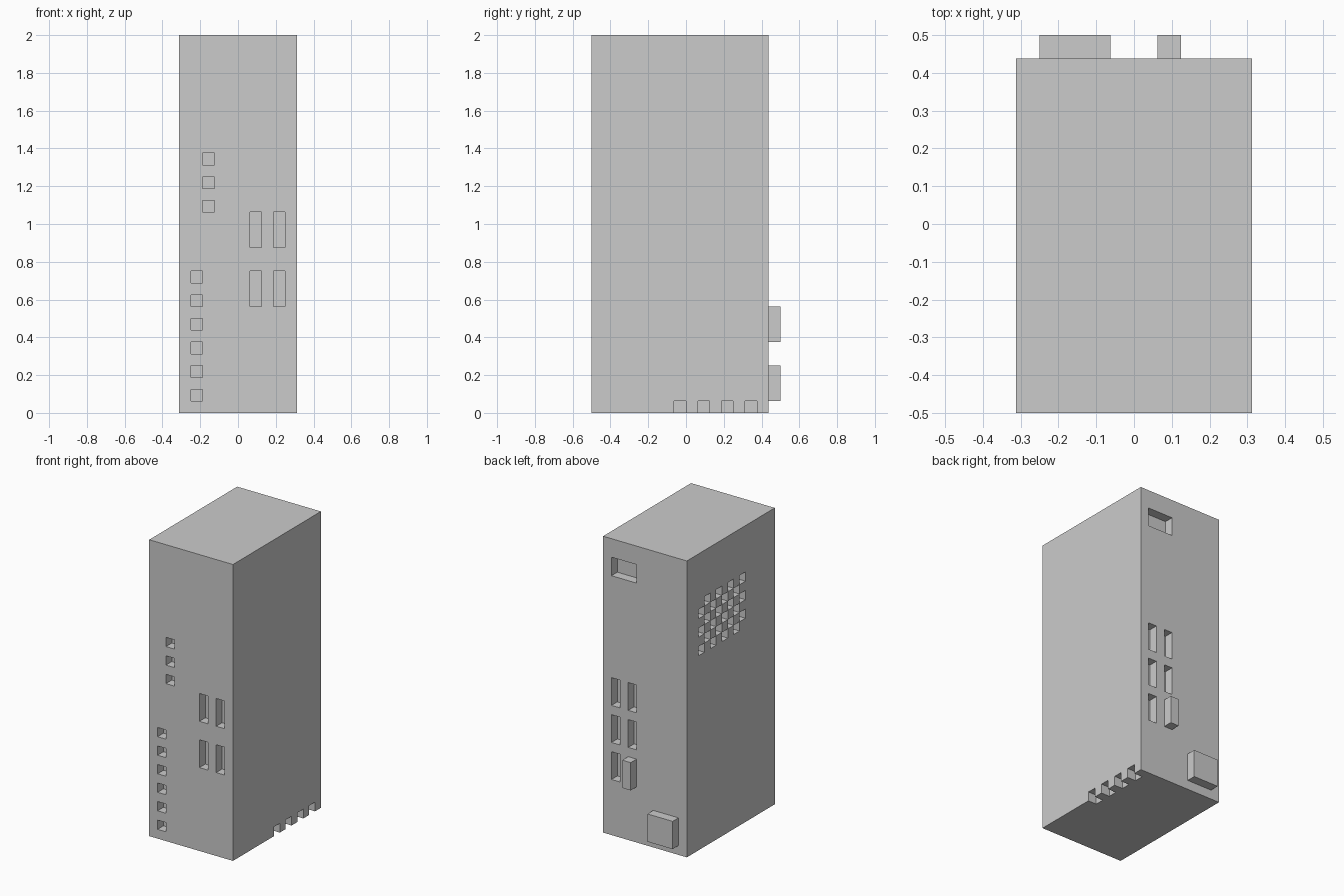
import bpy, bmesh
from mathutils import Matrix, Vector

if "Cube" in bpy.data.objects:
    bpy.data.objects.remove(bpy.data.objects["Cube"])

U = 1 / 16    # the whole design sits on a 1/16 unit grid
E = 0.3       # how far cutters stick out past the surface, in grid units


def boxes(name, items):
    """One object made of boxes (x0, x1, y0, y1, z0, z1) in grid units."""
    bm = bmesh.new()
    for x0, x1, y0, y1, z0, z1 in items:
        centre = Vector((x0 + x1, y0 + y1, z0 + z1)) * U / 2
        size = Vector((x1 - x0, y1 - y0, z1 - z0)) * U
        bmesh.ops.create_cube(bm, size=1, matrix=Matrix.Translation(centre) @ Matrix.Diagonal(size).to_4x4())
    mesh = bpy.data.meshes.new(name)
    bm.to_mesh(mesh)
    bm.free()
    obj = bpy.data.objects.new(name, mesh)
    bpy.context.collection.objects.link(obj)
    return obj


def cut(target, name, items):
    cutter = boxes(name, items)
    cutter.hide_render = True
    cutter.display_type = 'WIRE'
    mod = target.modifiers.new(name, 'BOOLEAN')
    mod.operation = 'DIFFERENCE'
    mod.solver = 'EXACT'
    mod.object = cutter


# Tall case
case = boxes("case", [(-5, 5, -8, 7, 0, 32)])

# Front: small square lights and tall drive slots
front = [(-3, -2, z, z + 1) for z in (17, 19, 21)]
front += [(-4, -3, z, z + 1) for z in range(1, 12, 2)]
front += [(x, x + 1, z, z + 3) for x in (1, 3) for z in (9, 14)]
cut(case, "front_recess_cutter", [(a, b, -8 - E, -7, c, d) for a, b, c, d in front])

# Back: wide socket at the top and port slots below
back = [(1, 4, 28, 30)]
back += [(3, 4, z, z + 3) for z in (6, 10, 14)]
back += [(1, 2, z, z + 3) for z in (10, 14)]
cut(case, "back_recess_cutter", [(a, b, 6, 7 + E, c, d) for a, b, c, d in back])

# Right side: vent notches along the bottom edge
cut(case, "bottom_notch_cutter", [(4, 5 + E, y, y + 1, -E, 1) for y in (-1, 1, 3, 5)])

# Left side: chequered grille, cut in two passes of alternate columns
for label, first_y, first_z in (("a", 4, 21), ("b", 3, 22)):
    cut(case, "grille_cutter_" + label,
        [(-5 - E, -4, first_y - 2 * i, first_y - 2 * i + 1, first_z + 2 * j, first_z + 2 * j + 1)
         for i in range(4) for j in range(3)])

# Plugs standing out of the back
boxes("power_plug", [(-4, -1, 7, 8, 1, 4)])
boxes("port_plug", [(1, 2, 7, 8, 6, 9)])
